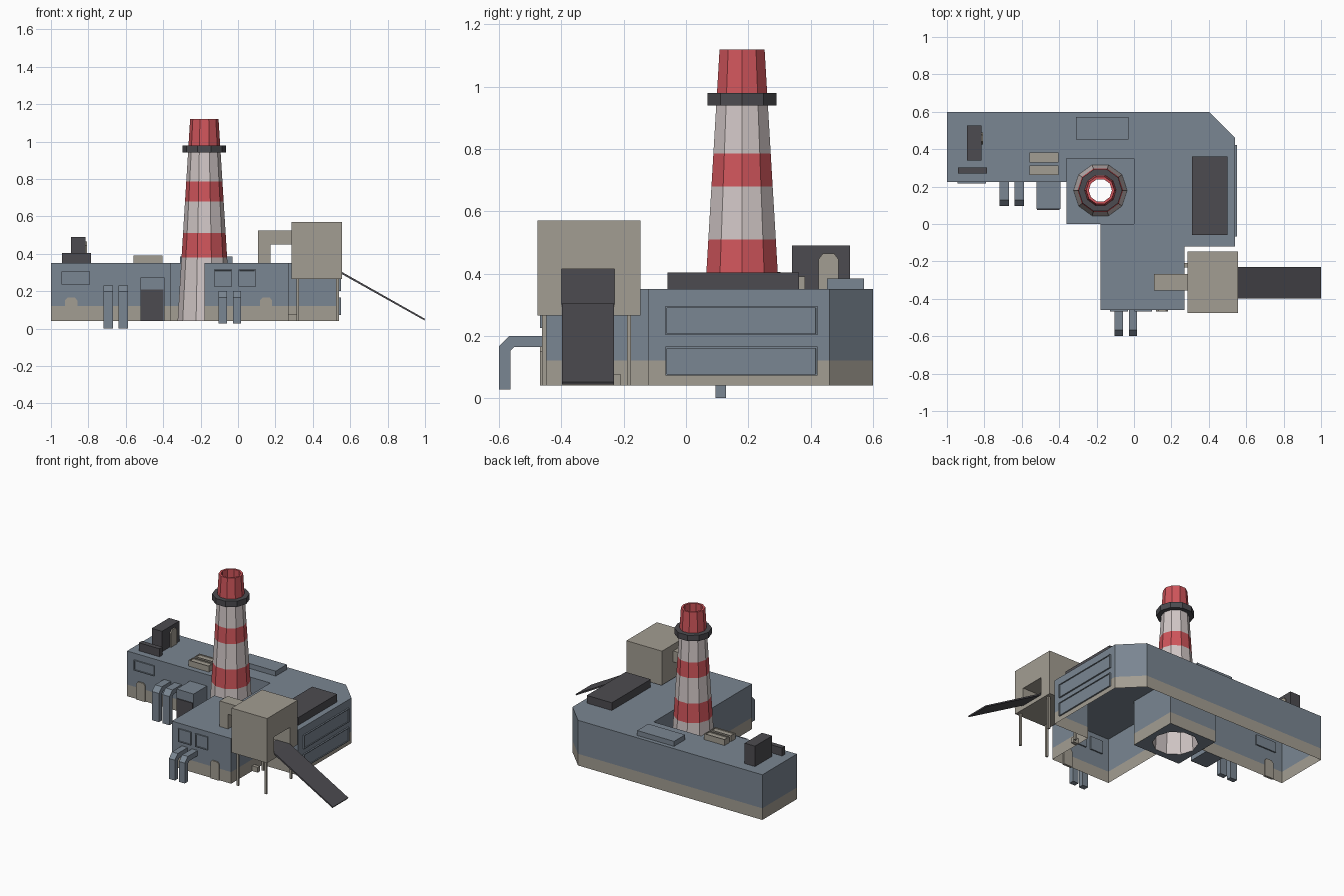
import bpy, bmesh, math
from mathutils import Vector

if "Cube" in bpy.data.objects:
    bpy.data.objects.remove(bpy.data.objects["Cube"])


def material(name, rgb):
    m = bpy.data.materials.new(name)
    m.diffuse_color = (*rgb, 1)
    m.use_nodes = True
    m.node_tree.nodes["Principled BSDF"].inputs["Base Color"].default_value = m.diffuse_color
    return m


SLATE = material("slate_blue", (0.195, 0.238, 0.287))
BEIGE = material("beige_concrete", (0.365, 0.337, 0.287))
DARK = material("dark_grey", (0.073, 0.071, 0.080))
RED = material("warning_red", (0.63, 0.092, 0.105))
WHITE = material("pale_white", (0.64, 0.57, 0.565))


def finish(bm, name, *mats, normals=True):
    if normals:
        bmesh.ops.recalc_face_normals(bm, faces=bm.faces[:])
    me = bpy.data.meshes.new(name)
    bm.to_mesh(me)
    bm.free()
    for m in mats:
        me.materials.append(m)
    ob = bpy.data.objects.new(name, me)
    bpy.context.collection.objects.link(ob)
    return ob


def box_bm(x, y, z):
    bm = bmesh.new()
    bmesh.ops.create_cube(bm, size=1)
    for v in bm.verts:
        v.co = [(a + b) / 2 + c * (b - a) for (a, b), c in zip((x, y, z), v.co)]
    return bm


def box(name, x, y, z, mat):
    return finish(box_bm(x, y, z), name, mat)


def sunk_panel(name, x, y, z, axis, border, depth, mat):
    """Box whose outer face along the given axis has a sunken panel."""
    bm = box_bm(x, y, z)
    n = Vector(axis)
    bm.normal_update()
    face = [f for f in bm.faces if f.normal.dot(n) > 0.9]
    bmesh.ops.inset_individual(bm, faces=face, thickness=border)
    bmesh.ops.inset_individual(bm, faces=face, thickness=0.001, depth=-depth)
    return finish(bm, name, mat)


def prism(name, profile, to3d, a, b, mat):
    """Extrude a 2D profile between a and b."""
    bm = bmesh.new()
    f = bm.faces.new([bm.verts.new(to3d(p, q, a)) for p, q in profile])
    r = bmesh.ops.extrude_face_region(bm, geom=[f])
    shift = Vector(to3d(0, 0, b)) - Vector(to3d(0, 0, a))
    bmesh.ops.translate(bm, vec=shift, verts=[v for v in r["geom"] if isinstance(v, bmesh.types.BMVert)])
    return finish(bm, name, mat)


def along_x(p, q, t): return (t, p, q)
def along_y(p, q, t): return (p, t, q)


def lathe(name, rings, centre, mats, rule, sides=10, closed=False):
    bm = bmesh.new()
    loops = [[bm.verts.new((centre[0] + r * math.cos(2 * math.pi * i / sides),
                            centre[1] + r * math.sin(2 * math.pi * i / sides), z))
              for i in range(sides)] for r, z in rings]
    pairs = list(zip(loops, loops[1:])) + ([(loops[-1], loops[0])] if closed else [])
    for k, (lo, hi) in enumerate(pairs):
        for i in range(sides):
            j = (i + 1) % sides
            bm.faces.new((lo[i], lo[j], hi[j], hi[i])).material_index = rule(k)
    return finish(bm, name, *mats, normals=closed)


# Main building: open-bottomed shell with a beige plinth band
outline = [(-1, .6), (-1, .225), (-.36, .225), (-.36, .35), (0, .35), (0, 0), (-.18, 0),
           (-.18, -.46), (.27, -.46), (.27, -.12), (.54, -.12), (.54, .46), (.4, .6)]
bm = bmesh.new()
levels = [[bm.verts.new((x, y, z)) for x, y in outline] for z in (.04, .12, .35)]
for k in range(2):
    for i in range(len(outline)):
        j = (i + 1) % len(outline)
        f = bm.faces.new((levels[k][i], levels[k][j], levels[k + 1][j], levels[k + 1][i]))
        f.material_index = 1 - k
bm.faces.new(levels[2])
finish(bm, "main_building", SLATE, BEIGE)

# Chimney yard floor with a round opening
CH = (-.18, .18)
bm = bmesh.new()
edges = []
for pts in ([(-.36, 0), (0, 0), (0, .35), (-.36, .35)],
            [(CH[0] + .142 * math.cos(math.pi * i / 5), CH[1] + .142 * math.sin(math.pi * i / 5)) for i in range(10)]):
    vs = [bm.verts.new((x, y, .04)) for x, y in pts]
    edges += [bm.edges.new((vs[i], vs[i - 1])) for i in range(len(vs))]
bmesh.ops.triangle_fill(bm, edges=edges, use_beauty=True)
for f in bm.faces:
    if f.normal.z < 0:
        f.normal_flip()
finish(bm, "chimney_yard_floor", SLATE, normals=False)

# Chimney with stripes, open all the way through


def radius(z): return .143 - .067 * (z - .04) / 1.08


rings = [(radius(z), z) for z in (.04, .38, .51, .68, .785, .96, 1.12)] + [(.062, 1.12), (.062, .98)]
lathe("chimney", rings, CH, (WHITE, RED), lambda k: int(k in (1, 3, 5, 6, 7)))
lathe("chimney_collar", [(.08, .94), (.117, .94), (.117, .98), (.08, .98)], CH, (DARK,),
      lambda k: 0, closed=True)

# Roof equipment
box("roof_dark_unit", (.31, .5), (-.06, .362), (.35, .403), DARK)
box("roof_hatch", (-.31, -.03), (.452, .572), (.35, .384), SLATE)
for i, y in enumerate((.262, .33)):
    sunk_panel(f"roof_vent_{i}", (-.56, -.405), (y, y + .052), (.35, .39), (0, 0, 1), .008, .006, BEIGE)
box("roof_cabinet", (-.893, -.815), (.34, .527), (.35, .49), DARK)
box("roof_low_wall", (-.942, -.785), (.27, .303), (.35, .405), DARK)
arch = [(.425, .35), (.49, .35), (.49, .445), (.475, .465), (.44, .465), (.425, .445)]
prism("roof_cabinet_door", arch, along_x, -.815, -.806, BEIGE)

# Windows and doors on the front walls
for i, (x0, x1, z0, z1, y) in enumerate([(-.945, -.79, .235, .305, .225),
                                         (-.128, -.032, .225, .315, -.46),
                                         (.002, .095, .225, .315, -.46)]):
    sunk_panel(f"window_{i}", (x0, x1), (y - .009, y + .009), (z0, z1), (0, -1, 0), .008, .005, SLATE)
for i, (x, y) in enumerate([(-.892, .225), (.15, -.46)]):
    door = [(x - .033, .04), (x + .033, .04), (x + .033, .15), (x + .02, .165), (x - .02, .165), (x - .033, .15)]
    prism(f"door_{i}", door, along_y, y - .008, y + .008, BEIGE)

# Large shutters on the right wall
for i, z in enumerate((.072, .202)):
    sunk_panel(f"shutter_{i}", (.532, .55), (-.066, .422), (z, z + .093), (1, 0, 0), .007, .005, SLATE)


# Bent drain pipes
def pipe(name, x0, x1, wall, out, bottom, top, thick):
    o, t = wall - out, thick
    prof = [(wall, top), (o + .033, top), (o, top - .033), (o, bottom), (o + t, bottom),
            (o + t, top - t - .013), (o + t + .013, top - t), (wall, top - t)]
    prism(name, prof, along_x, x0, x1, SLATE)


for i, x in enumerate((-.72, -.64)):
    pipe(f"left_pipe_{i}", x, x + .053, .225, .13, 0, .23, .033)
for i, x in enumerate((-.104, -.028)):
    pipe(f"front_pipe_{i}", x, x + .044, -.46, .14, .027, .2, .036)

# Porch with dark gate
box("porch", (-.522, -.393), (.08, .225), (.04, .272), SLATE)
box("porch_gate", (-.518, -.397), (.074, .08), (.04, .21), DARK)

# Hopper tower with a recessed opening on its right side
bm = box_bm((.285, .555), (-.477, -.146), (.265, .57))
bm.normal_update()
face = [f for f in bm.faces if f.normal.x > .9]
bmesh.ops.inset_individual(bm, faces=face, thickness=.02)
for v in face[0].verts:
    v.co.y = -.4 if v.co.y < -.31 else -.23
    v.co.z = .3 if v.co.z < .41 else .415
new = bmesh.ops.extrude_discrete_faces(bm, faces=face)["faces"][0]
rim = list(new.verts)
outer = [min((v for v in bm.verts if v not in rim), key=lambda v: (v.co - r.co).length) for r in rim]
for v in rim:
    v.co.x -= .12
for i in range(4):
    quad = (outer[i - 1], outer[i], rim[i], rim[i - 1])
    if not bm.faces.get(quad):
        bm.faces.new(quad)
new.material_index = 1
finish(bm, "hopper_tower", BEIGE, DARK)
for i, x in enumerate((.312, .525)):
    for j, y in enumerate((-.462, -.19)):
        box(f"tower_leg_{i}{j}", (x, x + .014), (y, y + .014), (.04, .27), BEIGE)
duct = [(.285, .525), (.108, .525), (.108, .35), (.173, .35), (.173, .45), (.285, .45)]
prism("tower_duct", duct, along_y, -.355, -.268, BEIGE)
box("ground_box", (.27, .312), (-.232, -.208), (.04, .076), BEIGE)

# Conveyor ramp
ramp = [(.45, .303), (.555, .303), (1, .052), (.996, .044), (.55, .294), (.45, .294)]
prism("conveyor_ramp", ramp, along_y, -.398, -.231, DARK)
